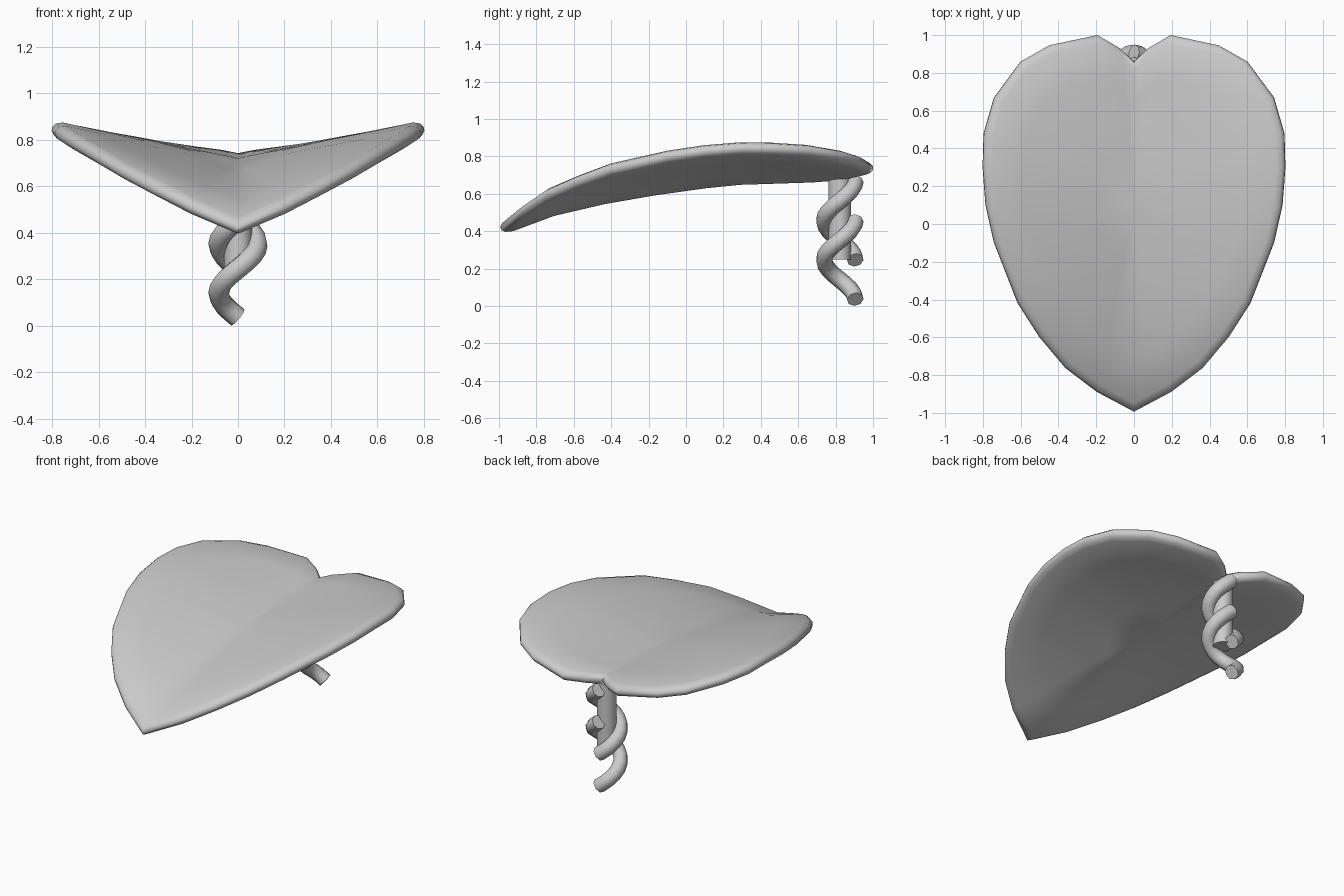
import bpy, bmesh, math
from mathutils import Vector

if "Cube" in bpy.data.objects:
    bpy.data.objects.remove(bpy.data.objects["Cube"])


def smooth(obj, angle=40):
    bpy.ops.object.select_all(action='DESELECT')
    obj.select_set(True)
    bpy.context.view_layer.objects.active = obj
    bpy.ops.object.shade_smooth_by_angle(angle=math.radians(angle))


def lerp_table(table, t):
    for (a, va), (b, vb) in zip(table, table[1:]):
        if t <= b:
            return va + (vb - va) * (t - a) / (b - a)
    return table[-1][1]


# Leaf shape: spine height and side slope along y, and half outline
SPINE = [(-1.1, .36), (-1, .41), (-.72, .515), (-.4, .59), (0, .655),
         (.3, .685), (.65, .695), (.86, .71), (1.1, .72)]
SLOPE = [(-1.1, .24), (-.4, .235), (.2, .21), (.48, .195), (.67, .185), (.86, .145), (1.1, .08)]
HALF = [(0, .86), (.075, .93), (.195, 1), (.45, .945), (.60, .86), (.74, .67),
        (.795, .48), (.80, .30), (.785, .1), (.74, -.1), (.615, -.42),
        (.5, -.6), (.365, -.76), (.2, -.885), (0, -.99)]


def height(x, y):
    return lerp_table(SPINE, y) + lerp_table(SLOPE, y) * abs(x)


def leaf_point(x, y, offset):
    e = .06
    dx = (height(x + e, y) - height(x - e, y)) / (2 * e)
    dy = (height(x, y + e) - height(x, y - e)) / (2 * e)
    n = Vector((-dx, -dy, 1)).normalized()
    return Vector((x, y, height(x, y))) + n * offset


# Leaf: concentric rings over the top, around the rounded rim and underneath
outline = HALF + [(-x, y) for x, y in reversed(HALF[1:-1])]
CY, T = .1, .036
side = [(.25, T), (.5, T), (.75, T), (.95, T), (.985, .7 * T)]
rings = side + [(1, .25 * T), (1, -.25 * T)] + [(s, -o) for s, o in reversed(side)]
bm = bmesh.new()
loops = [[bm.verts.new(leaf_point(x * s, CY + (y - CY) * s, o)) for x, y in outline]
         for s, o in rings]
n = len(outline)
for a, b in zip(loops, loops[1:]):
    for i in range(n):
        j = (i + 1) % n
        bm.faces.new((a[i], a[j], b[j], b[i]))
for loop, o in ((loops[0], T), (loops[-1], -T)):
    c = bm.verts.new(leaf_point(0, CY, o))
    for i in range(n):
        bm.faces.new((c, loop[i], loop[(i + 1) % n]))
bmesh.ops.recalc_face_normals(bm, faces=bm.faces)
mesh = bpy.data.meshes.new("leaf")
bm.to_mesh(mesh)
bm.free()
leaf = bpy.data.objects.new("leaf", mesh)
bpy.context.collection.objects.link(leaf)
smooth(leaf, 60)

# Straight stem
AXIS_Y = .822
bpy.ops.mesh.primitive_cylinder_add(vertices=16, radius=.06, depth=.45,
                                    location=(0, AXIS_Y, .475))
stem = bpy.context.object
stem.name = "stem"
smooth(stem)


# Vines: two one-turn spirals stacked half a pitch apart
def vine(name, z0, pitch=.42, radius=.083, steps=16):
    cu = bpy.data.curves.new(name, 'CURVE')
    cu.dimensions = '3D'
    cu.bevel_depth = .045
    cu.bevel_resolution = 2
    cu.use_fill_caps = True
    sp = cu.splines.new('POLY')
    sp.points.add(steps)
    for i, p in enumerate(sp.points):
        a = math.tau * i / steps
        p.co = (-radius * math.sin(a), AXIS_Y + radius * math.cos(a),
                z0 + pitch * i / steps, 1)
    obj = bpy.data.objects.new(name, cu)
    bpy.context.collection.objects.link(obj)
    bpy.ops.object.select_all(action='DESELECT')
    obj.select_set(True)
    bpy.context.view_layer.objects.active = obj
    bpy.ops.object.convert(target='MESH')
    smooth(bpy.context.object, 50)


vine("lower_vine", .036)
vine("upper_vine", .246)
